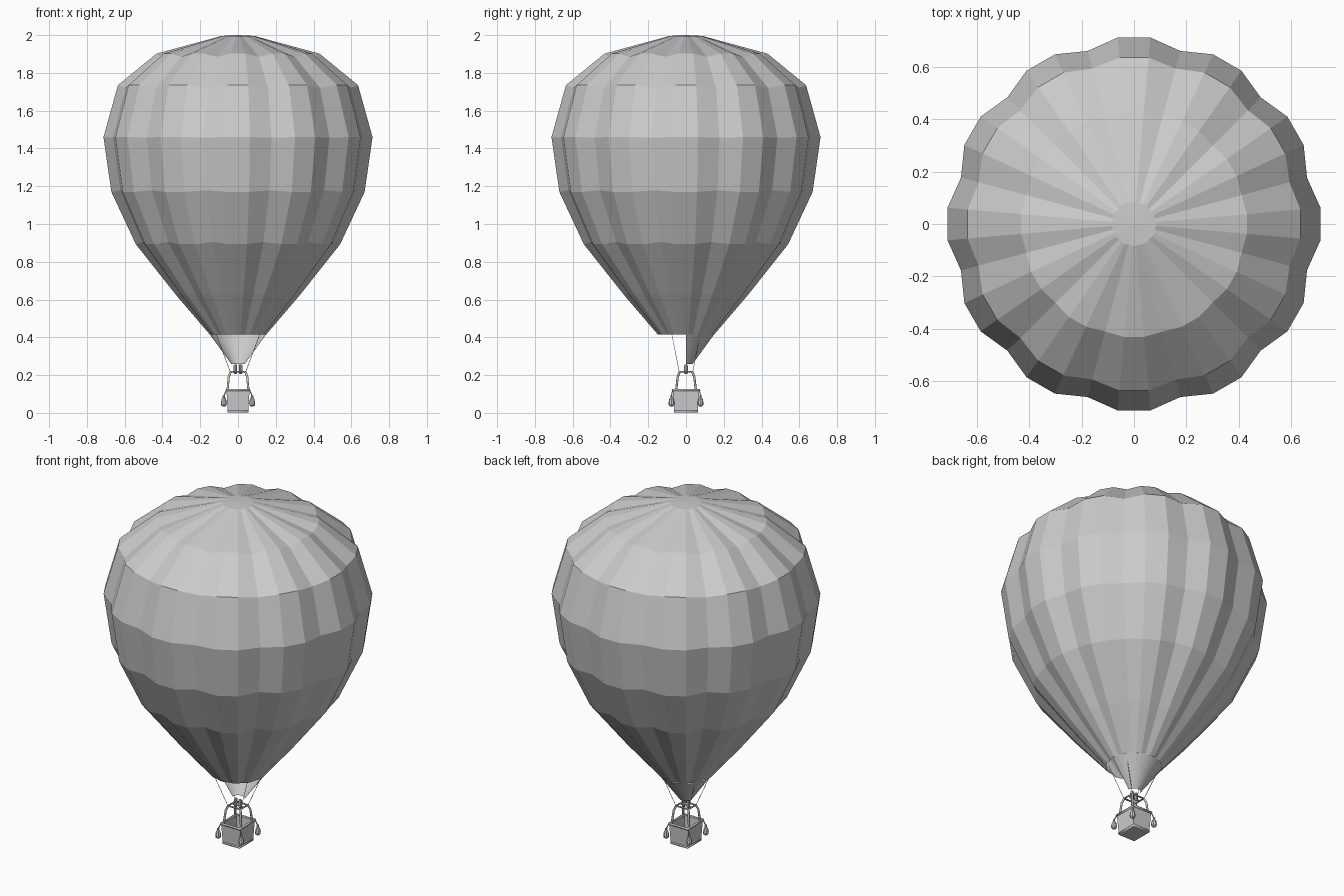
import bpy, bmesh, math
from mathutils import Vector

if "Cube" in bpy.data.objects:
    bpy.data.objects.remove(bpy.data.objects["Cube"])


def mesh_object(name, rings, closed=True, cap_start=False, cap_end=False):
    """Skin a list of equal-length point rings into one flat shaded object."""
    bm = bmesh.new()
    vs = [[bm.verts.new(p) for p in ring] for ring in rings]
    n = len(rings[0])
    for a, b in zip(vs, vs[1:]):
        for i in range(n if closed else n - 1):
            j = (i + 1) % n
            bm.faces.new((a[i], a[j], b[j], b[i]))
    if cap_start:
        bm.faces.new(vs[0][::-1])
    if cap_end:
        bm.faces.new(vs[-1])
    bmesh.ops.remove_doubles(bm, verts=bm.verts, dist=1e-5)
    me = bpy.data.meshes.new(name)
    bm.to_mesh(me)
    bm.free()
    ob = bpy.data.objects.new(name, me)
    bpy.context.collection.objects.link(ob)
    return ob


def tube(name, paths, radius, cyclic=False, res=1):
    """Round tubes along straight-segment paths."""
    cu = bpy.data.curves.new(name, 'CURVE')
    cu.dimensions = '3D'
    cu.bevel_depth = radius
    cu.bevel_resolution = res
    cu.use_fill_caps = True
    for path in paths:
        sp = cu.splines.new('POLY')
        sp.points.add(len(path) - 1)
        for p, co in zip(sp.points, path):
            p.co = (*co, 1)
        sp.use_cyclic_u = cyclic
    ob = bpy.data.objects.new(name, cu)
    bpy.context.collection.objects.link(ob)
    return ob


def lathe(name, profile, centre, sides):
    rings = [[(centre[0] + r * math.cos(2 * math.pi * i / sides),
               centre[1] + r * math.sin(2 * math.pi * i / sides), z)
              for i in range(sides)] for r, z in profile]
    return mesh_object(name, rings, cap_start=True, cap_end=True)


def rect(x, y, z):
    return [(-x, -y, z), (x, -y, z), (x, y, z), (-x, y, z)]


CORNERS = [(sx, sy) for sx in (-1, 1) for sy in (-1, 1)]

# Envelope: 12 gores of 3 segments, seams pulled in along the profile normal
PROFILE = [(0.15, 0.415), (0.33, 0.625), (0.543, 0.893), (0.673, 1.17),
           (0.715, 1.46), (0.638, 1.735), (0.433, 1.902), (0.085, 1.996)]
rings = []
for k, (r, z) in enumerate(PROFILE):
    a = Vector(PROFILE[max(k - 1, 0)])
    b = Vector(PROFILE[min(k + 1, len(PROFILE) - 1)])
    t = (b - a).normalized()
    normal = Vector((t.y, -t.x)) if 0 < k < len(PROFILE) - 1 else Vector((1, 0))
    ring = []
    for i in range(36):
        ang = math.radians(5 + 10 * i)
        depth = 0.043 * r if i % 3 == 1 else 0
        rr, zz = r - depth * normal.x, z - depth * normal.y
        ring.append((rr * math.cos(ang), rr * math.sin(ang), zz))
    rings.append(ring)
rings.append([(0, 0, 2.0)] * 36)


def envelope():
    bm = bmesh.new()
    vs = [[bm.verts.new(p) for p in ring] for ring in rings[:-1]]
    top = bm.verts.new((0, 0, 2.0))
    for i in range(36):
        j = (i + 1) % 36
        for a, b in zip(vs, vs[1:]):
            bm.faces.new((a[i], a[j], b[j], b[i]))
        bm.faces.new((vs[-1][i], vs[-1][j], top))
    me = bpy.data.meshes.new("envelope")
    bm.to_mesh(me)
    bm.free()
    bpy.context.collection.objects.link(bpy.data.objects.new("envelope", me))


envelope()

# Wind skirt: only the rear half of the mouth, open to the front
angles = [math.radians(d) for d in [0] + list(range(5, 180, 10)) + [180]]
mesh_object("mouth_skirt", [[(r * math.cos(a), r * math.sin(a), z) for a in angles]
                            for r, z in ((0.036, 0.26), (0.149, 0.415))], closed=False)

# Ropes from the mouth to the burner frame
tube("ropes", [[(sx * 0.115, sy * 0.075, 0.415), (sx * 0.04, sy * 0.035, 0.215)]
               for sx, sy in CORNERS], 0.0014, res=0)

# Burner frame with four leaning posts
tube("burner_frame", [rect(0.04, 0.034, 0.217)], 0.005, cyclic=True)
tube("frame_posts", [[(sx * 0.056, sy * 0.053, 0.115), (sx * 0.049, sy * 0.044, 0.19),
                      (sx * 0.04, sy * 0.034, 0.217)] for sx, sy in CORNERS], 0.006)
tube("burner_crossbar", [[(-0.04, 0, 0.217), (0.04, 0, 0.217)]], 0.004)

# Twin burners
for side, s in (("left", -1), ("right", 1)):
    lathe("burner_" + side, [(0.007, 0.207), (0.01, 0.213), (0.01, 0.245), (0.008, 0.256)],
          (s * 0.014, 0), 8)

# Basket: hollow tapered box, padded rim and base
mesh_object("basket", [rect(0.055, 0.063, 0.012), rect(0.061, 0.07, 0.122),
                       rect(0.053, 0.062, 0.122), rect(0.048, 0.056, 0.022)],
            cap_start=True, cap_end=True)
tube("basket_rim", [rect(0.06, 0.071, 0.121)], 0.007, cyclic=True)
tube("basket_base_rim", [rect(0.052, 0.06, 0.0075)], 0.0075, cyclic=True)
mesh_object("basket_floor", [rect(0.052, 0.06, 0.002), rect(0.052, 0.06, 0.014)],
            cap_start=True, cap_end=True)

# Sandbags hanging at the four corners
for n, (sx, sy) in enumerate(CORNERS):
    x, y = sx * 0.075, sy * 0.077
    lathe(f"sandbag_{n + 1}", [(0.006, 0.034), (0.014, 0.04), (0.016, 0.052),
                               (0.012, 0.072), (0.005, 0.085), (0.007, 0.092)], (x, y), 8)
tube("sandbag_cords", [[(sx * 0.075, sy * 0.077, 0.09), (sx * 0.062, sy * 0.071, 0.12)]
                       for sx, sy in CORNERS], 0.003, res=0)
